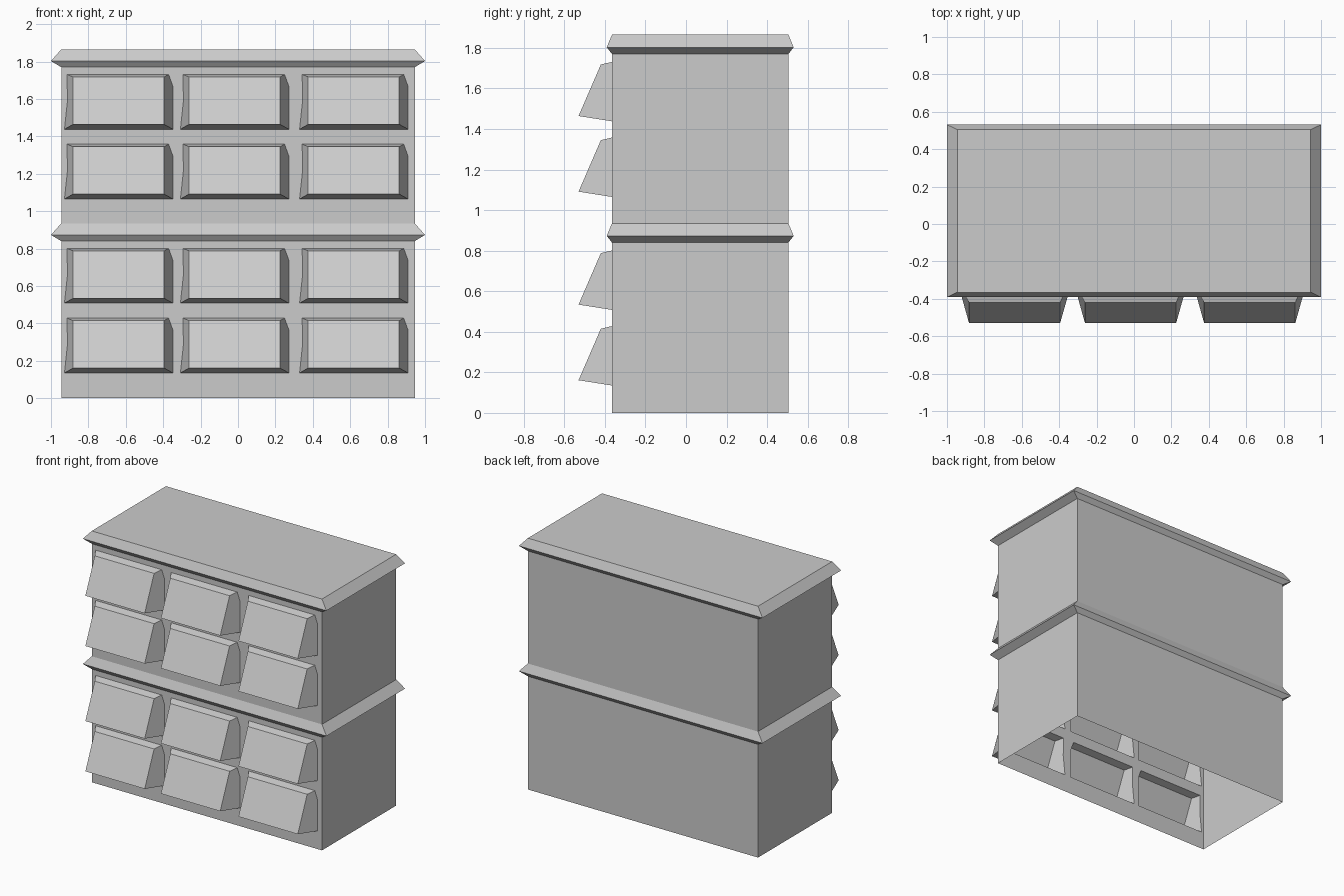
import bpy, bmesh

if "Cube" in bpy.data.objects:
    bpy.data.objects.remove(bpy.data.objects["Cube"])

X, Y0, Y1 = 0.945, -0.365, 0.505      # case footprint
TIER = 0.93                           # height step between tiers
TRIM_Z = 0.84


def finish(name, bm):
    """Turn a bmesh into an object repeated as two stacked tiers."""
    bmesh.ops.remove_doubles(bm, verts=bm.verts, dist=1e-5)
    bmesh.ops.recalc_face_normals(bm, faces=bm.faces)
    me = bpy.data.meshes.new(name)
    bm.to_mesh(me)
    bm.free()
    ob = bpy.data.objects.new(name, me)
    bpy.context.collection.objects.link(ob)
    mod = ob.modifiers.new("tiers", 'ARRAY')
    mod.count = 2
    mod.use_relative_offset = False
    mod.use_constant_offset = True
    mod.constant_offset_displace = (0, 0, TIER)


def face(bm, pts):
    return bm.faces.new([bm.verts.new(p) for p in pts])


def loop_edges(bm, pts):
    vs = [bm.verts.new(p) for p in pts]
    return [bm.edges.new((vs[i], vs[i - 1])) for i in range(len(vs))]


def base_outline(x, z):
    """Where a drawer meets the front wall (slightly bent sides)."""
    pts = [(0, 0), (0.58, 0), (0.58, 0.23), (0.557, 0.293), (0.014, 0.293), (0.016, 0.15)]
    return [(x + a, Y0, z + b) for a, b in pts]


columns = (-0.928, -0.308, 0.329)
rows = (0.135, 0.508)

# Case: side and back walls, open bottom, front wall with drawer openings
bm = bmesh.new()
for a, b in (((X, Y0), (X, Y1)), ((X, Y1), (-X, Y1)), ((-X, Y1), (-X, Y0))):
    face(bm, [(*a, 0), (*b, 0), (*b, TRIM_Z), (*a, TRIM_Z)])
edges = loop_edges(bm, [(-X, Y0, 0), (X, Y0, 0), (X, Y0, TRIM_Z), (-X, Y0, TRIM_Z)])
for x in columns:
    for z in rows:
        edges += loop_edges(bm, base_outline(x, z))
bmesh.ops.triangle_fill(bm, use_beauty=True, use_dissolve=False, edges=edges, normal=(0, -1, 0))
finish("case", bm)

# Trim: pointed ledge around the case with the top panel
bm = bmesh.new()
rings = []
for dx, dy, z in ((0, 0, TRIM_Z), (0.055, 0.026, 0.873), (0, 0, 0.935)):
    x, y0, y1 = X + dx, Y0 - dy, Y1 + dy
    rings.append([(-x, y0, z), (x, y0, z), (x, y1, z), (-x, y1, z)])
for lo, hi in zip(rings, rings[1:]):
    for i in range(4):
        face(bm, [lo[i - 1], lo[i], hi[i], hi[i - 1]])
face(bm, rings[-1])
finish("trim_and_top", bm)

# Drawers: slanted hollow fronts sticking out of the wall
for c, x in enumerate(columns):
    for r, z in enumerate(rows):
        bm = bmesh.new()
        b = base_outline(x, z)
        xl, xr = x + 0.046, x + 0.533
        f = [(xl, -0.53, z + 0.026), (xr, -0.53, z + 0.026),
             (xr, -0.42, z + 0.28), (xl, -0.42, z + 0.28)]
        face(bm, f)
        face(bm, [b[0], b[1], f[1], f[0]])
        face(bm, [b[3], b[4], f[3], f[2]])
        face(bm, [b[1], b[2], b[3], f[2], f[1]])
        face(bm, [b[4], b[5], b[0], f[0], f[3]])
        finish(f"drawer_{c}_{r}", bm)
